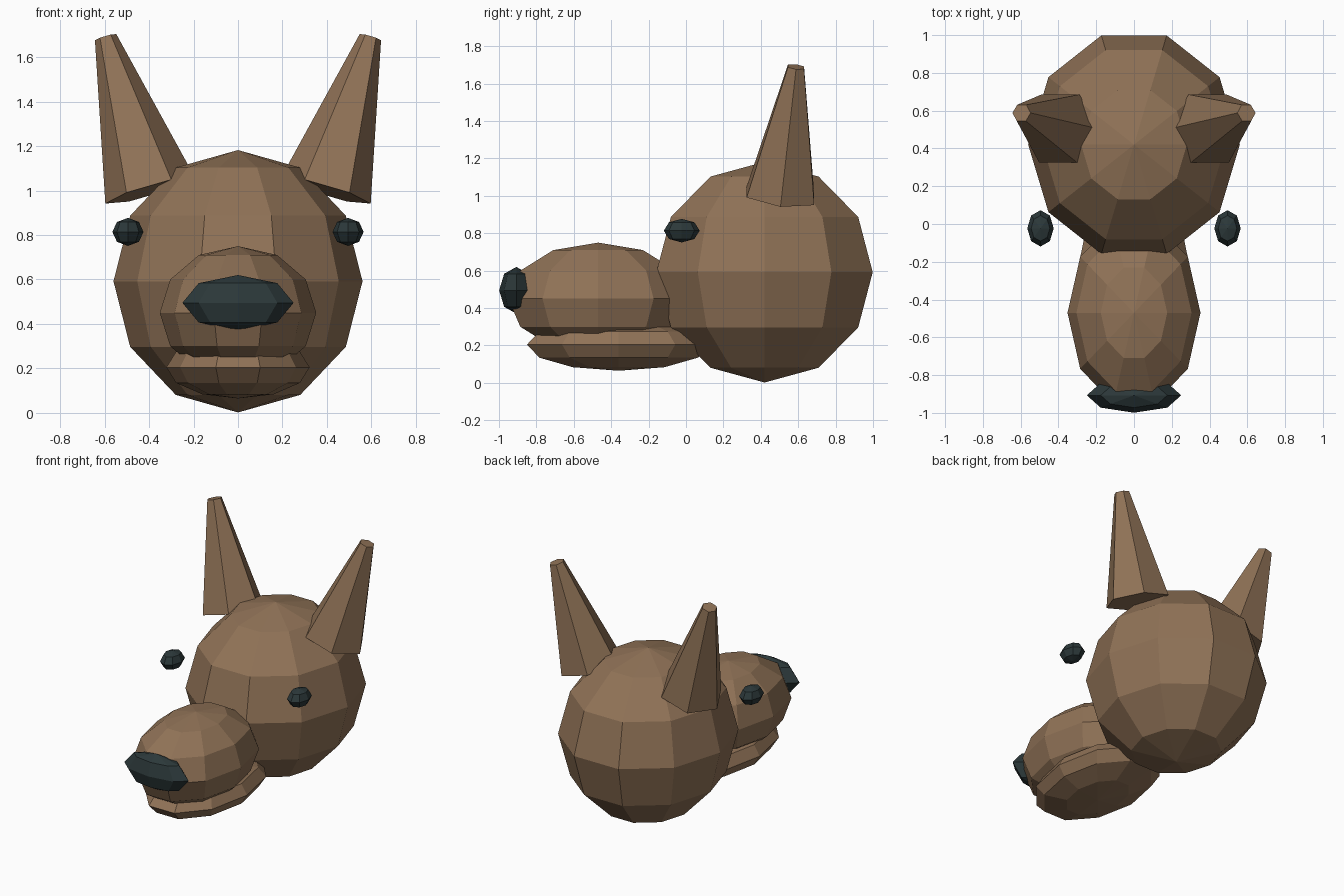
import bpy, bmesh, math
from mathutils import Euler, Matrix, Vector

if "Cube" in bpy.data.objects:
    bpy.data.objects.remove(bpy.data.objects["Cube"])


def material(name, rgb):
    m = bpy.data.materials.new(name)
    m.diffuse_color = (*rgb, 1.0)
    m.use_nodes = True
    m.node_tree.nodes["Principled BSDF"].inputs["Base Color"].default_value = m.diffuse_color
    return m


FUR = material("brown_fur", (0.28, 0.17, 0.095))
DARK = material("dark_slate", (0.025, 0.040, 0.042))


def lathe(name, profile, sides, matrix, mat):
    """Flat-shaded solid from (radius, height) pairs; zero radius makes a pole."""
    bm = bmesh.new()
    rings = []
    for r, z in profile:
        count = sides if r > 1e-6 else 1
        rings.append([bm.verts.new((r * math.cos(math.tau * i / sides),
                                    r * math.sin(math.tau * i / sides), z))
                      for i in range(count)])
    for a, b in zip(rings, rings[1:]):
        for i in range(sides):
            j = (i + 1) % sides
            quad = [a[i % len(a)], a[j % len(a)], b[j % len(b)], b[i % len(b)]]
            bm.faces.new(list(dict.fromkeys(quad)))
    for ring in (rings[0], rings[-1]):
        if len(ring) > 1:
            bm.faces.new(ring)
    bm.transform(matrix)
    bmesh.ops.recalc_face_normals(bm, faces=bm.faces[:])
    mesh = bpy.data.meshes.new(name)
    bm.to_mesh(mesh)
    bm.free()
    mesh.materials.append(mat)
    obj = bpy.data.objects.new(name, mesh)
    bpy.context.collection.objects.link(obj)
    return obj


def ellipsoid(name, center, radii, sides, bands, mat):
    profile = [(math.sin(math.pi * k / bands), -math.cos(math.pi * k / bands))
               for k in range(bands + 1)]
    profile[0], profile[-1] = (0, -1), (0, 1)
    m = Matrix.Translation(Vector(center)) @ Matrix.Diagonal((*radii, 1))
    return lathe(name, profile, sides, m, mat)


# Skull, upper muzzle and lower jaw
ellipsoid("head", (0, 0.42, 0.592), (0.56, 0.608, 0.59), 10, 6, FUR)
ellipsoid("muzzle", (0, -0.47, 0.45), (0.352, 0.505, 0.30), 10, 6, FUR)
ellipsoid("lower_jaw", (0, -0.36, 0.205), (0.322, 0.515, 0.14), 10, 6, FUR)

# Nose
ellipsoid("nose", (0, -0.907, 0.495), (0.25, 0.092, 0.125), 8, 4, DARK)

# Eyes and ears on both sides
for side, label in ((1, "right"), (-1, "left")):
    ellipsoid(label + "_eye", (side * 0.495, -0.023, 0.814),
              (0.07, 0.096, 0.063), 8, 4, DARK)
    tilt = Euler((math.radians(-6.6), math.radians(16.2), 0)).to_matrix().to_4x4()
    place = Matrix.Translation((0.395, 0.505, 1.0)) @ tilt
    lathe(label + "_ear", [(0.21, 0), (0.05, 0.723)], 6,
          Matrix.Diagonal((side, 1, 1, 1)) @ place, FUR)
